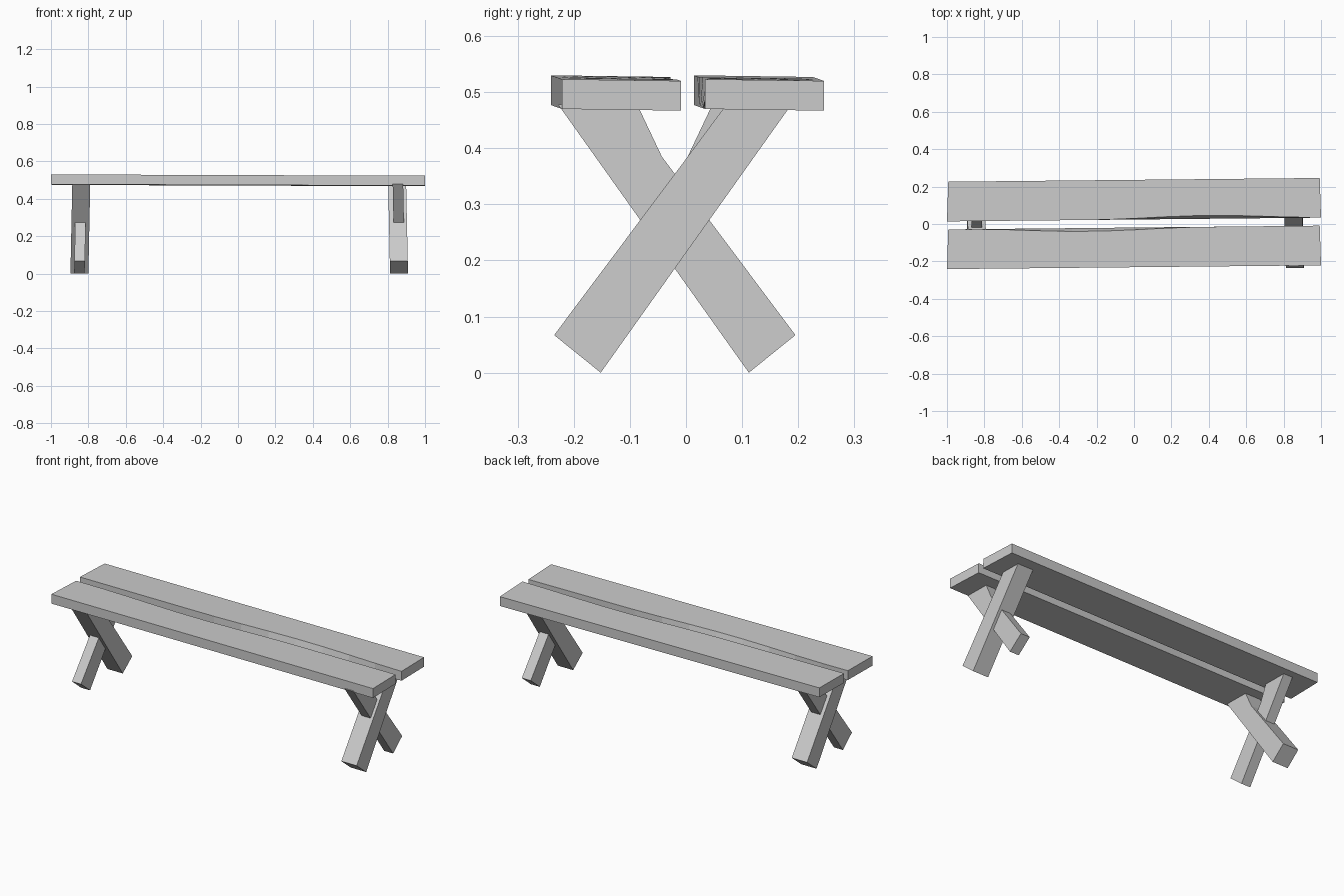
import bpy, bmesh, math

if "Cube" in bpy.data.objects:
    bpy.data.objects.remove(bpy.data.objects["Cube"])


def loft(name, rings):
    """Skin a row of matching cross-sections and cap both ends."""
    bm = bmesh.new()
    loops = [[bm.verts.new(p) for p in ring] for ring in rings]
    n = len(rings[0])
    for a, b in zip(loops, loops[1:]):
        for i in range(n):
            j = (i + 1) % n
            bm.faces.new((a[i], a[j], b[j], b[i]))
    bm.faces.new(loops[0])
    bm.faces.new(loops[-1])
    bmesh.ops.recalc_face_normals(bm, faces=bm.faces)
    mesh = bpy.data.meshes.new(name)
    bm.to_mesh(mesh)
    bm.free()
    obj = bpy.data.objects.new(name, mesh)
    bpy.context.collection.objects.link(obj)
    return obj


def plank(name, y0, inner, dip_x):
    """Slightly skewed board; its upper inner edge is worn back around dip_x."""
    rings = []
    steps = 12
    for k in range(steps + 1):
        x = -1 + 2 * k / steps
        y = y0 + 0.01 * x
        top = 0.5265 - 0.0035 * x
        low = 0.4735 - 0.0035 * x
        wear = 0.018 * max(0.0, math.cos((x - dip_x) * math.pi / 1.3)) ** 2
        if abs(x - dip_x) > 0.65:
            wear = 0
        front, back = y - 0.106, y + 0.106
        tf = front + (wear if inner == "front" else 0)
        tb = back - (wear if inner == "back" else 0)
        xb = x * 0.993
        rings.append([(x, front, low), (xb, back, low - 0.003),
                      (xb, tb, top - 0.003), (x, tf, top)])
    return loft(name, rings)


def leg(name, x, half, side, kink):
    """Slanted beam with a level top; side=1 runs from front foot to back top."""
    profile = [(-0.152, 0), (-0.235, 0.067), (0.003, 0.385),
               (0.072 - kink, 0.478), (0.188, 0.478)]
    out = math.copysign(1, x)
    rings = []
    for dx in (-half, half):
        ring = []
        for y, z in profile:
            if side < 0:
                y = -0.04 - y
            ring.append((x + dx + out * 0.01 * (0.5 - z / 0.48), y, z))
        rings.append(ring)
    return loft(name, rings)


# Seat boards
plank("front_seat_plank", -0.125, "back", -0.25)
plank("back_seat_plank", 0.13, "front", 0.4)

# Crossed legs: a wide beam with a narrow one passing through it
leg("left_wide_leg", -0.843, 0.048, -1, 0.025)
leg("left_narrow_leg", -0.843, 0.028, 1, 0.025)
leg("right_wide_leg", 0.856, 0.048, 1, 0)
leg("right_narrow_leg", 0.86, 0.028, -1, 0.025)
